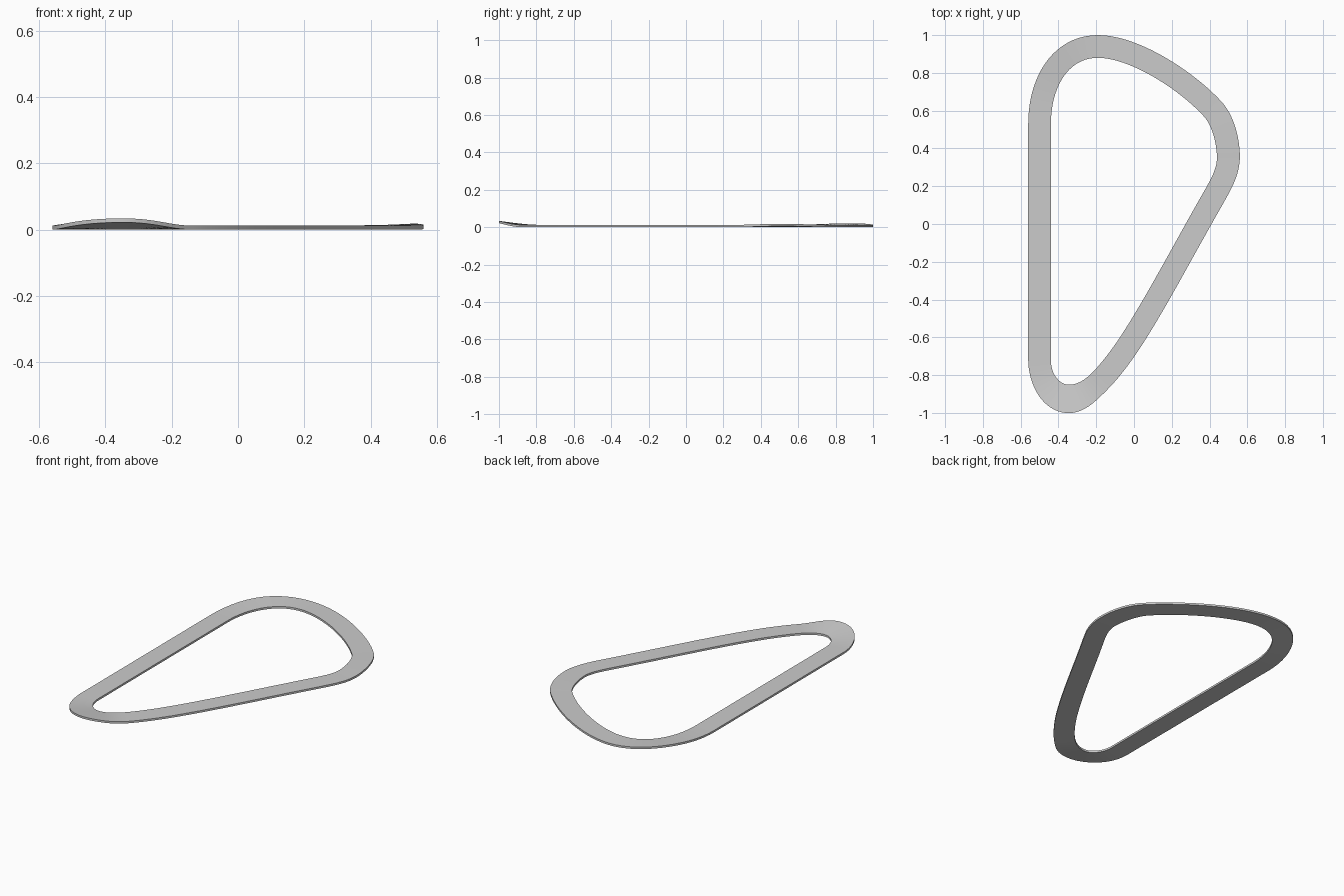
import bpy, bmesh, math
from mathutils import Vector

if "Cube" in bpy.data.objects:
    bpy.data.objects.remove(bpy.data.objects["Cube"])

# Centre line of the circuit: (knot, handle out, handle in of next knot), clockwise
SEGS = [
    ((-0.50, -0.72), (-0.50, -0.30), (-0.50, 0.10)),
    ((-0.50, 0.53), (-0.50, 0.75), (-0.39, 0.94)),
    ((-0.19, 0.94), (0.00, 0.94), (0.28, 0.76)),
    ((0.42, 0.605), (0.48, 0.535), (0.50, 0.42)),
    ((0.50, 0.35), (0.497, 0.27), (0.46, 0.21)),
    ((0.42, 0.138), (0.26, -0.14), (0.10, -0.45)),
    ((-0.041, -0.658), (-0.14, -0.80), (-0.25, -0.926)),
    ((-0.345, -0.926), (-0.43, -0.926), (-0.50, -0.83)),
]
# Banked corners: (position along track, length before, length after, rise, widening)
BANKS = [(1.55, 0.55, 0.55, 0.009, 0.0),
         (3.4, 0.8, 1.0, 0.006, 0.003),
         (7.0, 0.55, 0.9, 0.022, 0.03)]
THICK, WIDTH, STEPS = 0.012, 0.12, 20


def bank(u):
    rise = extra = 0.0
    for c, before, after, r, w in BANKS:
        d = (u - c) / (before if u < c else after)
        if abs(d) < 1:
            k = 0.5 + 0.5 * math.cos(math.pi * d)
            rise += r * k
            extra += w * k
    return rise, WIDTH + extra


def sample(i, t):
    a, b, c = (Vector(p) for p in SEGS[i])
    d = Vector(SEGS[(i + 1) % len(SEGS)][0])
    s = 1 - t
    p = a * s**3 + b * 3 * s * s * t + c * 3 * s * t * t + d * t**3
    tan = (b - a) * s * s + (c - b) * 2 * s * t + (d - c) * t * t
    return p, Vector((-tan.y, tan.x)).normalized()


# Track slab: a rectangular section swept round the loop, outer edge lifted
bm = bmesh.new()
rings = []
for i in range(len(SEGS)):
    for k in range(STEPS):
        p, n = sample(i, k / STEPS)
        rise, w = bank(i + k / STEPS)
        o, q = p + n * w / 2, p - n * w / 2
        rings.append([bm.verts.new(v) for v in (
            (o.x, o.y, rise), (o.x, o.y, rise + THICK),
            (q.x, q.y, THICK), (q.x, q.y, 0))])
for r, s in zip(rings, rings[1:] + rings[:1]):
    for j in range(4):
        m = (j + 1) % 4
        bm.faces.new((r[j], r[m], s[m], s[j]))
bmesh.ops.recalc_face_normals(bm, faces=bm.faces)
mesh = bpy.data.meshes.new("race_track")
bm.to_mesh(mesh)
bm.free()
track = bpy.data.objects.new("race_track", mesh)
bpy.context.collection.objects.link(track)
bpy.context.view_layer.objects.active = track
track.select_set(True)
bpy.ops.object.shade_smooth_by_angle(angle=math.radians(30))
